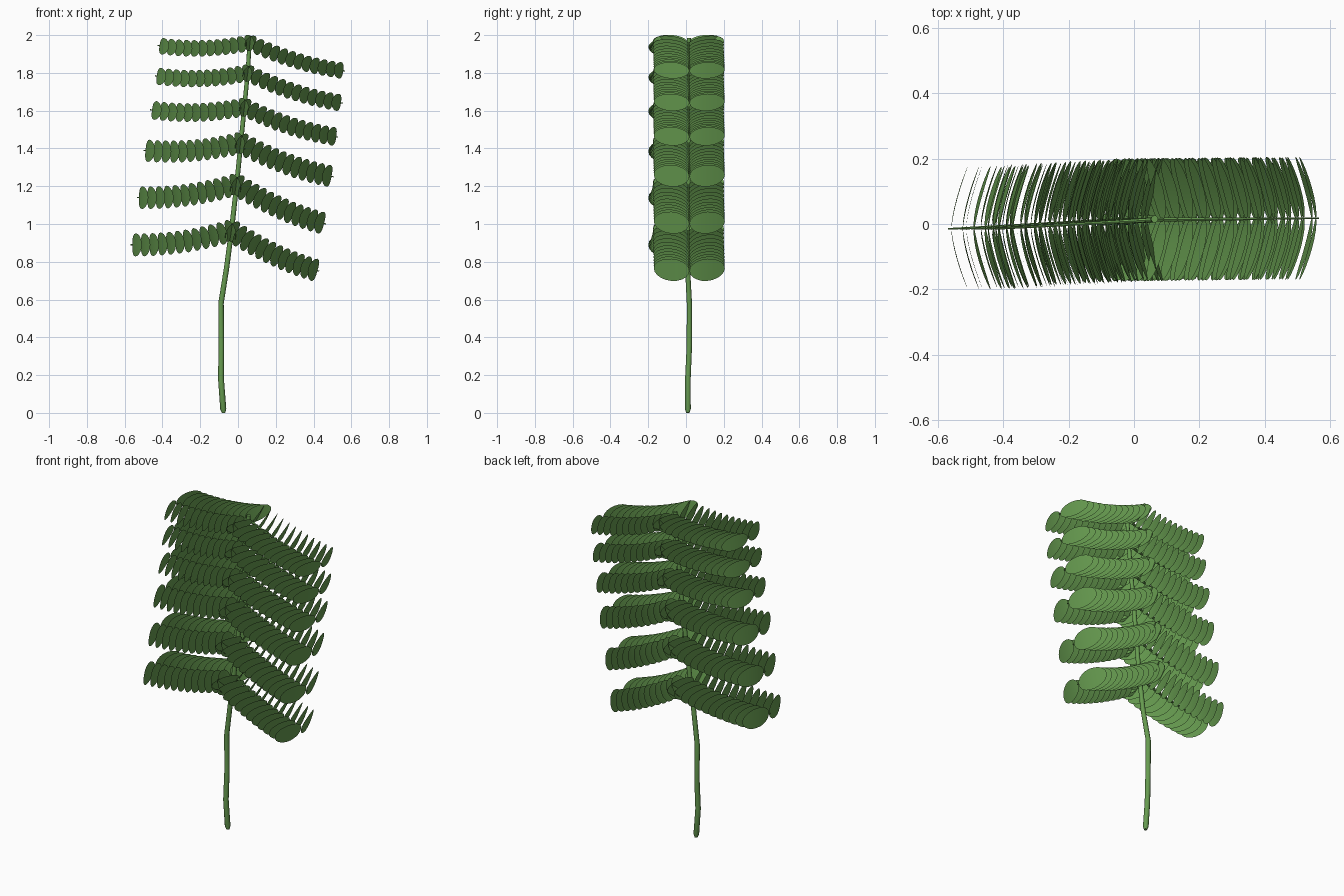
import bpy, bmesh, math
from mathutils import Vector

cube = bpy.data.objects.get("Cube")
if cube:
    bpy.data.objects.remove(cube, do_unlink=True)

green = bpy.data.materials.new("leaf_green")
green.use_nodes = True
colour = (0.135, 0.33, 0.08, 1)
green.diffuse_color = colour
green.node_tree.nodes["Principled BSDF"].inputs["Base Color"].default_value = colour


def tube(name, points, radii, sides):
    """Round stem along a path, closed at both ends."""
    bm = bmesh.new()
    rings = []
    for i, p in enumerate(points):
        d = (points[min(i + 1, len(points) - 1)] - points[max(i - 1, 0)]).normalized()
        a = d.cross(Vector((0, 1, 0))).normalized()
        b = d.cross(a)
        ring = []
        for k in range(sides):
            t = math.tau * k / sides
            ring.append(bm.verts.new(p + (a * math.cos(t) + b * math.sin(t)) * radii[i]))
        rings.append(ring)
    for r, s in zip(rings, rings[1:]):
        for k in range(sides):
            j = (k + 1) % sides
            bm.faces.new((r[k], r[j], s[j], s[k]))
    bm.faces.new(rings[0])
    bm.faces.new(rings[-1])
    bmesh.ops.recalc_face_normals(bm, faces=bm.faces)
    return finish(name, bm)


def finish(name, bm):
    mesh = bpy.data.meshes.new(name)
    bm.to_mesh(mesh)
    bm.free()
    mesh.materials.append(green)
    ob = bpy.data.objects.new(name, mesh)
    bpy.context.collection.objects.link(ob)
    bpy.ops.object.select_all(action='DESELECT')
    ob.select_set(True)
    bpy.context.view_layer.objects.active = ob
    bpy.ops.object.shade_smooth_by_angle(angle=math.radians(50))
    return ob


def add_leaflet(bm, base, along, up, side, height):
    """Oval blade reaching sideways from the rib, its tip swept back."""
    length, sweep, steps = 0.188, 0.05, 10
    previous = None
    for i in range(steps + 1):
        angle = math.pi * i / steps
        t = (1 - math.cos(angle)) / 2
        centre = base + Vector((0, side * length * t, 0)) - along * sweep * t ** 1.5
        half = up * height / 2 * math.sin(angle)
        if i in (0, steps):
            column = [bm.verts.new(centre)]
        else:
            column = [bm.verts.new(centre + half), bm.verts.new(centre - half)]
        if previous:
            bm.faces.new(previous + column[::-1])
        previous = column


def frond(name, start, tip, height, leaflets=12):
    """Sagging rib with paired leaflets."""
    control = (start + tip) / 2 - Vector((0, 0, 0.044))

    def point(t):
        return start * (1 - t) ** 2 + control * 2 * t * (1 - t) + tip * t * t

    def tangent(t):
        return ((control - start) * (1 - t) + (tip - control) * t).normalized()

    n = 10
    tube(name + "_rib", [point(i / n) for i in range(n + 1)],
         [0.007 - 0.004 * i / n for i in range(n + 1)], 6)
    bm = bmesh.new()
    for i in range(leaflets):
        t = 0.05 + 0.93 * i / (leaflets - 1)
        along = tangent(t)
        up = along.cross(Vector((0, 1, 0))).normalized()
        for side in (-1, 1):
            add_leaflet(bm, point(t), along, up, side, height)
    finish(name + "_leaflets", bm)


# Main stem
stem = [(-0.076, 0.01, 0), (-0.078, 0.01, 0.02), (-0.09, 0.01, 0.18), (-0.088, 0.018, 0.36),
        (-0.09, 0.018, 0.58), (-0.06, 0.008, 0.77), (-0.035, 0.008, 0.96),
        (-0.008, 0.012, 1.2), (0.015, 0.015, 1.43), (0.035, 0.015, 1.63),
        (0.052, 0.015, 1.81), (0.063, 0.015, 1.985)]
radii = [0.009] + [0.016 - 0.0005 * i for i in range(len(stem) - 1)]
tube("main_stem", [Vector(p) for p in stem], radii, 10)

# Pairs of fronds: stem x, stem z, right tip x and z, left tip x and z, leaflet height
pairs = [(-0.035, 0.965, -0.57, 0.89, 0.43, 0.75, 0.122),
         (-0.010, 1.21, -0.535, 1.14, 0.465, 1.00, 0.120),
         (0.013, 1.43, -0.50, 1.39, 0.505, 1.25, 0.118),
         (0.033, 1.62, -0.465, 1.605, 0.53, 1.46, 0.100),
         (0.050, 1.80, -0.44, 1.785, 0.555, 1.64, 0.092),
         (0.062, 1.96, -0.425, 1.945, 0.567, 1.81, 0.088)]
for i, (x, z, rx, rz, lx, lz, h) in enumerate(pairs, 1):
    root = Vector((x, 0.013, z))
    frond(f"right_frond_{i}", root, Vector((rx, -0.015, rz)), h)
    frond(f"left_frond_{i}", root, Vector((lx, 0.018, lz)), h)
